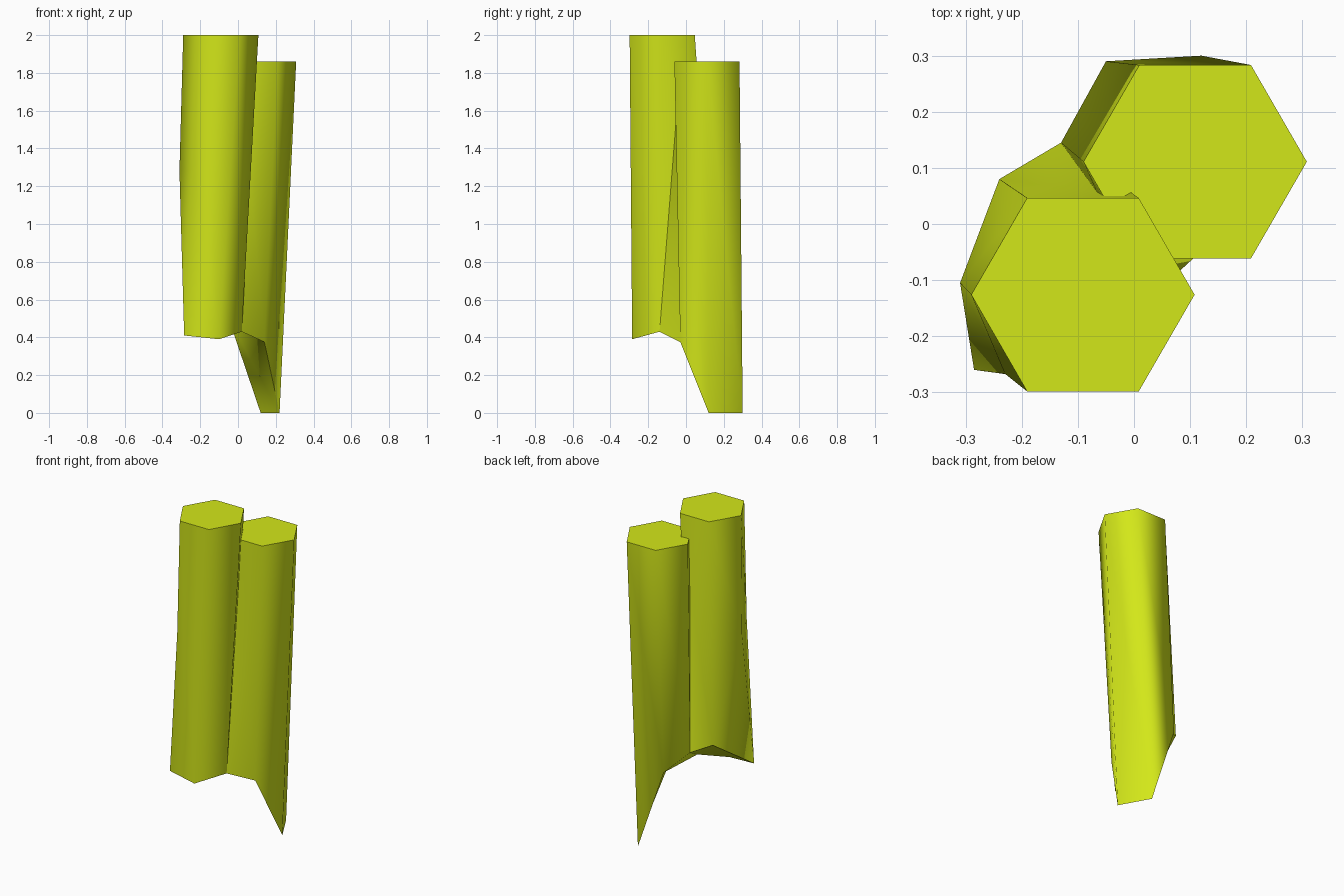
import bpy, bmesh, math

if "Cube" in bpy.data.objects:
    bpy.data.objects.remove(bpy.data.objects["Cube"])

mat = bpy.data.materials.new("yellow_green")
mat.diffuse_color = (0.65, 0.80, 0.01, 1)
mat.use_nodes = True
mat.node_tree.nodes["Principled BSDF"].inputs["Base Color"].default_value = mat.diffuse_color


def column(name, cx, cy, top_z, bottom, mids={}):
    """Hexagonal shaft with a flat top and a ragged lower end."""
    bm = bmesh.new()
    t = [bm.verts.new((cx + 0.199 * math.cos(k * math.pi / 3),
                       cy + 0.199 * math.sin(k * math.pi / 3), top_z)) for k in range(6)]
    b = [bm.verts.new(p) for p in bottom]
    m = {k: bm.verts.new(p) for k, p in mids.items()}
    r = [m.get(k, b[k]) for k in range(6)]
    # Sides, split where an edge has a break point
    for i in range(6):
        j = (i + 1) % 6
        bm.faces.new((t[i], r[i], r[j]))
        bm.faces.new((t[i], r[j], t[j]))
        if i in m:
            bm.faces.new((m[i], b[i], r[j]))
        if j in m:
            bm.faces.new((r[i], b[j], m[j]))
    # Flat top and faceted broken underside
    bm.faces.new(t)
    order = [1, 0, 5, 4, 3]
    for p, q in zip(order, order[1:]):
        bm.faces.new((b[2], b[p], b[q]))
    me = bpy.data.meshes.new(name)
    bm.to_mesh(me)
    bm.free()
    me.materials.append(mat)
    ob = bpy.data.objects.new(name, me)
    bpy.context.collection.objects.link(ob)
    bpy.ops.object.select_all(action='DESELECT')
    ob.select_set(True)
    bpy.context.view_layer.objects.active = ob
    bpy.ops.object.shade_smooth_by_angle(angle=math.radians(65))
    return ob


# Lower edge shared by both shafts
shared_front, shared_back = (0.02, -0.14, 0.43), (-0.13, 0.145, 0.59)

# Tall front shaft
column("tall_column", -0.091, -0.126, 2.0,
       [shared_front, shared_back, (-0.24, 0.08, 0.64), (-0.31, -0.105, 1.28),
        (-0.285, -0.26, 0.41), (-0.10, -0.285, 0.39)],
       {4: (-0.23, -0.267, 1.285)})

# Shorter rear shaft ending in a pointed wedge
column("short_column", 0.109, 0.111, 1.86,
       [(0.22, 0.12, 0), (0.12, 0.30, 0), (-0.05, 0.29, 0.50), shared_back,
        shared_front, (0.14, -0.03, 0.375)])
